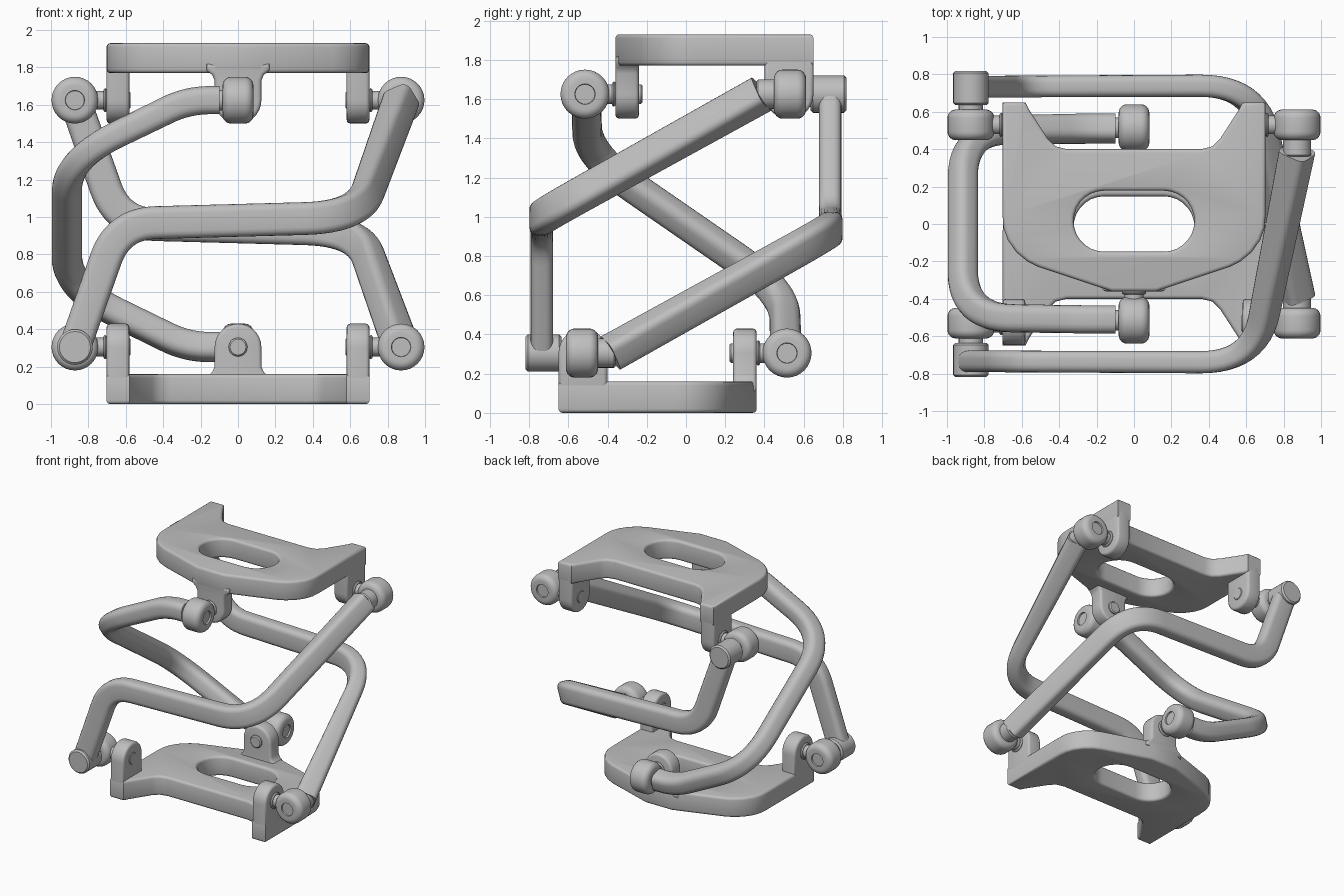
import bpy, bmesh, math
from mathutils import Matrix, Vector

cube = bpy.data.objects.get("Cube")
if cube:
    bpy.data.objects.remove(cube, do_unlink=True)

GREY = (0.52, 0.52, 0.52, 1)
mat = bpy.data.materials.new("plain grey")
mat.use_nodes = True
mat.diffuse_color = GREY
mat.node_tree.nodes["Principled BSDF"].inputs["Base Color"].default_value = GREY

H = 1.93            # overall height
JZ = 1.625          # height of the upper joints
JX, JY = 0.872, 0.53
# the lower half is the upper half turned half a circle about the x axis
FLIP = Matrix.Translation((0, 0, H)) @ Matrix.Rotation(math.pi, 4, 'X')


def place(name, bm, both=True):
    bmesh.ops.remove_doubles(bm, verts=bm.verts, dist=0.0005)
    bmesh.ops.recalc_face_normals(bm, faces=bm.faces)
    for prefix in (("upper_", "lower_") if both else ("",)):
        if prefix == "lower_":
            bm.transform(FLIP)
        mesh = bpy.data.meshes.new(prefix + name)
        bm.to_mesh(mesh)
        mesh.materials.append(mat)
        mesh.shade_smooth()
        mesh.set_sharp_from_angle(angle=math.radians(40))
        ob = bpy.data.objects.new(prefix + name, mesh)
        bpy.context.collection.objects.link(ob)
    bm.free()


def slab(name, outlines, thick, matrix, edge=0.02):
    """Flat outline with optional holes, extruded with rounded edges."""
    cu = bpy.data.curves.new(name, 'CURVE')
    cu.dimensions, cu.fill_mode = '2D', 'BOTH'
    cu.extrude, cu.bevel_depth = thick / 2 - edge, edge
    cu.offset, cu.bevel_resolution = -edge, 2
    for pts in outlines:
        sp = cu.splines.new('POLY')
        sp.points.add(len(pts) - 1)
        for p, (x, y) in zip(sp.points, pts):
            p.co = (x, y, 0, 1)
        sp.use_cyclic_u = True
    tmp = bpy.data.objects.new(name, cu)
    bpy.context.collection.objects.link(tmp)
    dg = bpy.context.evaluated_depsgraph_get()
    mesh = bpy.data.meshes.new_from_object(tmp.evaluated_get(dg))
    bm = bmesh.new()
    bm.from_mesh(mesh)
    bpy.data.objects.remove(tmp)
    bpy.data.curves.remove(cu)
    bpy.data.meshes.remove(mesh)
    bm.transform(matrix)
    place(name, bm)


def lathe(name, origin, axis, profile, sides=32):
    """Turn (radius, offset) pairs about an axis through origin."""
    bm = bmesh.new()
    rot = Vector((0, 0, 1)).rotation_difference(Vector(axis)).to_matrix().to_4x4()
    rings = []
    for r, h in profile:
        rings.append([bm.verts.new((r * math.cos(a), r * math.sin(a), h))
                      for a in (math.tau * i / sides for i in range(sides))])
    for a, b in zip(rings, rings[1:]):
        for i in range(sides):
            j = (i + 1) % sides
            bm.faces.new((a[i], a[j], b[j], b[i]))
    bm.faces.new(rings[0][::-1])
    bm.faces.new(rings[-1])
    bm.transform(Matrix.Translation(origin) @ rot)
    place(name, bm)


def rod(name, start, axis, length, r, edge=0.008):
    lathe(name, start, axis, [(r - edge, 0), (r, edge), (r, length - edge), (r - edge, length)])


def knob(name, origin, axis):
    """Rounded barrel with a shallow recess at each end."""
    r, h, e = 0.125, 0.082, 0.045
    half = [(0.05, h - 0.012), (0.052, h)]
    for i in range(7):
        a = math.pi / 2 * (1 - i / 6)
        half.append((r - e + e * math.cos(a), h - e + e * math.sin(a)))
    lathe(name, origin, axis, [(q, -z) for q, z in half] + half[::-1])


def rounded_path(points, trim, steps=12):
    """Polyline of (x, y, z, thickness, width) with eased corners."""
    pts = [Vector(p) for p in points]
    out = [pts[0]]
    for a, b, c, t in zip(pts, pts[1:], pts[2:], trim):
        p = b + (a - b) * (t / (a - b).xyz.length)
        q = b + (c - b) * (t / (c - b).xyz.length)
        for i in range(steps + 1):
            u = i / steps
            out.append(p * (1 - u) ** 2 + b * (2 * u * (1 - u)) + q * u ** 2)
    return out + [pts[-1]]


def arm(name, points, trim, radius, both):
    """Sweep a rounded rectangle along the path without twisting it."""
    path = rounded_path([tuple(p) for p in points], trim)
    pos = [Vector(p[:3]) for p in path]
    bm = bmesh.new()
    normal, last, rings = Vector((0, 1, 0)), None, []
    for k, p in enumerate(path):
        tan = (pos[min(k + 1, len(pos) - 1)] - pos[max(k - 1, 0)]).normalized()
        if last:
            normal = last.rotation_difference(tan) @ normal
        normal = (normal - tan * normal.dot(tan)).normalized()
        last, side, ring = tan, tan.cross(normal), []
        for c in range(4):
            sx, sy = (1, -1, -1, 1)[c], (1, 1, -1, -1)[c]
            for i in range(5):
                a = math.pi / 2 * (c + i / 4)
                n = sx * (p[3] / 2 - radius) + radius * math.cos(a)
                w = sy * (p[4] / 2 - radius) + radius * math.sin(a)
                ring.append(bm.verts.new(pos[k] + normal * n + side * w))
        rings.append(ring)
    for a, b in zip(rings, rings[1:]):
        for i in range(len(a)):
            j = (i + 1) % len(a)
            bm.faces.new((a[i], a[j], b[j], b[i]))
    bm.faces.new(rings[0][::-1])
    bm.faces.new(rings[-1])
    place(name, bm, both)


def arc(cx, cy, r, start, end, n=14):
    return [(cx + r * math.cos(math.radians(start + (end - start) * i / n)),
             cy + r * math.sin(math.radians(start + (end - start) * i / n))) for i in range(n + 1)]


# plates with a slotted hole
right = [(0.12, -0.36), (0.51, -0.23), (0.57, -0.2), (0.63, -0.15), (0.675, -0.085),
         (0.698, -0.02), (0.703, 0.05), (0.703, 0.65), (0.58, 0.65), (0.56, 0.61),
         (0.46, 0.455), (0.42, 0.415), (0.36, 0.4)]
outline = right + [(-x, y) for x, y in reversed(right)]
slot = arc(0.16, 0.015, 0.163, 90, -90) + arc(-0.16, 0.015, 0.163, 270, 90)
slab("plate", [outline, slot], 0.16, Matrix.Translation((0, 0, H - 0.08)))

# centre lug, flared where it meets the plate
lug = arc(0, JZ, 0.125, 180, 360) + [(0.125, 1.73), (0.138, 1.76), (0.17, 1.785),
                                    (0.17, 1.82), (-0.17, 1.82), (-0.17, 1.785), (-0.138, 1.76), (-0.125, 1.73)]
slab("centre_lug", [lug], 0.12,
     Matrix.Translation((0, -0.3, 0)) @ Matrix.Rotation(math.pi / 2, 4, 'X'))

# side ears, joints and pins
ear = arc(0.525, JZ, 0.125, 180, 360) + [(0.65, 1.83), (0.4, 1.83)]
to_side = Matrix(((0, 0, 1, 0), (1, 0, 0, 0), (0, 1, 0, 0), (0, 0, 0, 1)))
for s, label in ((1, "left"), (-1, "right")):
    slab(label + "_ear", [ear], 0.122, Matrix.Translation((s * 0.642, 0, 0)) @ to_side)
    knob(label + "_knob", (s * JX, JY, JZ), (0, 1, 0))
    rod(label + "_pin", (s * 0.576, JY, JZ), (s, 0, 0), 0.22, 0.05)
    rod(label + "_collar", (s * 0.7, JY, JZ), (s, 0, 0), 0.02, 0.064)

knob("centre_knob", (0, -0.515, JZ), (1, 0, 0))
rod("centre_pin", (0, -0.222, JZ), (0, -1, 0), 0.2, 0.05)
rod("centre_collar", (0, -0.358, JZ), (0, -1, 0), 0.02, 0.064)

# pins and sleeves that tie the arms to the joints
rod("centre_arm_pin", (-0.07, -0.515, JZ), (-1, 0, 0), 0.06, 0.055)
rod("right_arm_pin", (-JX, 0.59, JZ), (0, 1, 0), 0.07, 0.065)
rod("right_arm_sleeve", (-JX, 0.635, JZ), (0, 1, 0), 0.183, 0.095, 0.012)
rod("left_arm_pin", (JX, 0.36, JZ), (0, 1, 0), 0.1, 0.075)

# long arms: one behind, one in front by the turn
arm("long_arm", [(-JX, 0.735, JZ, 0.115, 0.17), (-0.64, 0.735, 0.965, 0.115, 0.175),
                 (0.645, 0.74, 0.93, 0.12, 0.175), (JX, -0.385, H - JZ, 0.165, 0.165)],
    (0.2, 0.29), 0.04, True)

# middle arm wrapping round the right side
upper = [(-0.1, -0.51, JZ, 0.15, 0.15), (-0.27, -0.51, JZ, 0.15, 0.15),
         (-0.915, -0.5, 1.31, 0.15, 0.14)]
lower = [(x, -y, H - z, n, w) for x, y, z, n, w in reversed(upper)]
arm("middle_arm", upper + lower, (0.12, 0.3, 0.3, 0.12), 0.05, False)
